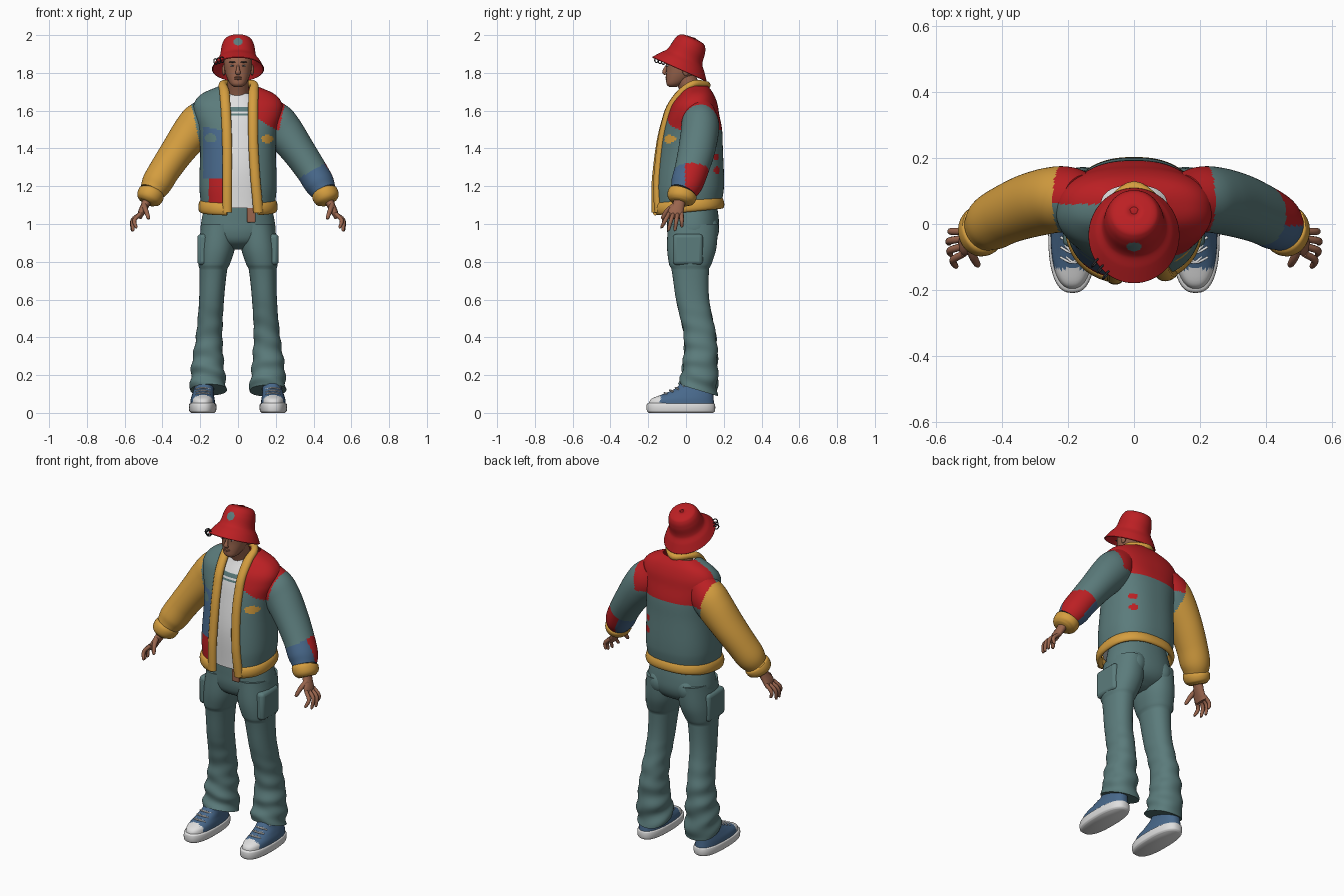
import bpy, bmesh
from math import sin, cos, pi, acos, radians
from mathutils import Vector, Matrix

if "Cube" in bpy.data.objects:
    bpy.data.objects.remove(bpy.data.objects["Cube"])

COLOURS = {"teal": (.105, .2, .2), "red": (.5, .014, .017), "mustard": (.66, .34, .05),
           "blue": (.065, .14, .26), "white": (.74, .74, .74), "skin": (.32, .13, .075),
           "dark": (.03, .03, .035)}
MATS = {}
for key, rgb in COLOURS.items():
    m = bpy.data.materials.new(key)
    m.use_nodes = True
    m.diffuse_color = (*rgb, 1)
    m.node_tree.nodes["Principled BSDF"].inputs["Base Color"].default_value = (*rgb, 1)
    MATS[key] = m


def interp(keys, t):
    """Smooth interpolation of rows whose first entry is the parameter."""
    t = max(keys[0][0], min(keys[-1][0], t))
    i = max(j for j in range(len(keys) - 1) if keys[j][0] <= t)
    a, b = keys[i], keys[i + 1]
    pre, post = keys[max(i - 1, 0)], keys[min(i + 2, len(keys) - 1)]
    h = b[0] - a[0]
    u = (t - a[0]) / h
    out = []
    for k in range(1, len(a)):
        ma = (b[k] - pre[k]) / (b[0] - pre[0]) * h
        mb = (post[k] - a[k]) / (post[0] - a[0]) * h
        d = b[k] - a[k]
        out.append(a[k] + u * (ma + u * (3 * d - 2 * ma - mb + u * (ma + mb - 2 * d))))
    return out


def finish(o, angle=50):
    bpy.ops.object.select_all(action='DESELECT')
    o.select_set(True)
    bpy.context.view_layer.objects.active = o
    bpy.ops.object.shade_smooth_by_angle(angle=radians(angle))
    return o


def skin_rings(name, rings, colour, closed=True, caps=True):
    """Join point rings into a surface; colour is a name or a rule on face centres."""
    bm = bmesh.new()
    vs = [[bm.verts.new(p) for p in r] for r in rings]
    n = len(rings[0])
    for a, b in zip(vs, vs[1:]):
        for i in range(n if closed else n - 1):
            j = (i + 1) % n
            bm.faces.new((a[i], a[j], b[j], b[i]))
    if caps:
        bm.faces.new(vs[0][::-1])
        bm.faces.new(vs[-1])
    bmesh.ops.recalc_face_normals(bm, faces=bm.faces)
    me = bpy.data.meshes.new(name)
    slots = []
    for f in bm.faces:
        c = colour(f.calc_center_median()) if callable(colour) else colour
        if c not in slots:
            slots.append(c)
            me.materials.append(MATS[c])
        f.material_index = slots.index(c)
    bm.to_mesh(me)
    bm.free()
    o = bpy.data.objects.new(name, me)
    bpy.context.collection.objects.link(o)
    return finish(o)


def oval(cx, cy, rx, ry, t, p):
    c, s = cos(t), sin(t)
    return (cx + rx * abs(c) ** (2 / p) * (1 if c > 0 else -1),
            cy + ry * abs(s) ** (2 / p) * (1 if s > 0 else -1))


def loft(name, keys, colour, rows=24, n=40, p=2.2, warp=lambda v: v, caps=True):
    """Horizontal ovals stacked in z: keys are (z, cx, cy, rx, ry)."""
    rings = []
    for i in range(rows + 1):
        z = keys[0][0] + (keys[-1][0] - keys[0][0]) * i / rows
        sec = interp(keys, z)
        rings.append([warp(Vector((*oval(*sec, 2 * pi * k / n, p), z))) for k in range(n)])
    return skin_rings(name, rings, colour, caps=caps)


def tube(name, pts, colour, n=16, sub=4):
    """Oval sweep along a path of (x, y, z, radius, other radius)."""
    keys = [(i, *p) for i, p in enumerate(pts)]
    path = [interp(keys, i / sub) for i in range((len(pts) - 1) * sub + 1)]
    rings, side = [], Vector((0, 1, 0))
    for i, q in enumerate(path):
        c = Vector(q[:3])
        t = (Vector(path[min(i + 1, len(path) - 1)][:3]) - Vector(path[max(i - 1, 0)][:3])).normalized()
        side = (side - side.dot(t) * t).normalized()
        other = t.cross(side)
        rings.append([c + side * q[3] * cos(2 * pi * k / n) + other * q[4] * sin(2 * pi * k / n)
                      for k in range(n)])
    return skin_rings(name, rings, colour)


def blob(name, loc, size, colour):
    bpy.ops.mesh.primitive_uv_sphere_add(segments=20, ring_count=12, location=loc)
    o = bpy.context.object
    o.name, o.scale = name, size
    o.data.materials.append(MATS[colour])
    return finish(o)


def box(name, loc, size, colour, bevel):
    bpy.ops.mesh.primitive_cube_add(size=1, location=loc)
    o = bpy.context.object
    o.name, o.scale = name, size
    bpy.ops.object.transform_apply(location=False, rotation=False, scale=True)
    o.data.materials.append(MATS[colour])
    mod = o.modifiers.new("round", 'BEVEL')
    mod.width, mod.segments = bevel, 3
    return finish(o)


# Jacket shell, open at the front: z, cy, rx, ry and the two opening edges
JACKET = [(1.05, .008, .19, .175, -.057, .108), (1.1, .01, .195, .177, -.057, .105),
          (1.2, .017, .205, .184, -.057, .095), (1.4, .025, .2, .17, -.057, .082),
          (1.5, .033, .21, .158, -.06, .08), (1.58, .038, .232, .138, -.063, .08),
          (1.64, .045, .232, .12, -.067, .08), (1.69, .055, .19, .09, -.07, .081),
          (1.73, .055, .1, .062, -.078, .085)]


def spot(c, x, z, w, h):
    return ((c.x - x) / w) ** 2 + ((c.z - z) / h) ** 2 < 1


def jacket_colour(c):
    x, y, z = c
    if y > .06:
        if z > 1.5:
            return "red"
        return "red" if spot(c, .14, 1.355, .022, .018) or spot(c, .14, 1.285, .022, .018) else "teal"
    if x > 0:
        if z > 1.62 - .6 * x:
            return "red"
        return "mustard" if y < 0 and spot(c, .155, 1.45, .032, .022) else "teal"
    if y < 0 and -.185 < x:
        if 1.24 < z < 1.5 - .2 * x - .02:
            return "teal" if spot(c, -.145, 1.455, .032, .024) else "blue"
        if x > -.155 and z <= 1.24:
            return "red"
    return "teal"


def shell_ring(z, n):
    cy, rx, ry, xl, xr = interp(JACKET, z)
    a = -acos(min(1, xr / rx) ** 1.2)
    b = pi + acos(min(1, -xl / rx) ** 1.2)
    return [Vector((*oval(0, cy, rx, ry, a + (b - a) * k / n, 2.4), z)) for k in range(n + 1)]


skin_rings("jacket_body", [shell_ring(1.09 + .64 * i / 80, 150) for i in range(81)],
           jacket_colour, closed=False, caps=False)
tube("jacket_hem", [(v.x, v.y, 1.095 + .1 * v.y, .016, .033) for v in shell_ring(1.09, 40)],
     "mustard", sub=2)
heights = [1.06 + .08 * i for i in range(9)]
ends = [shell_ring(z, 1) for z in heights]
edge = lambda k: [(*r[k], .02, .026) for r in ends]
tube("jacket_front_trim_and_collar", edge(1) + [(-.077, .045, 1.742, .02, .02), (0, .11, 1.735, .02, .02),
     (.08, .045, 1.742, .02, .02)] + edge(0)[::-1], "mustard", sub=6)


def sleeve_colour(c):
    if abs(c.x) < .2 + .22 * (c.z - 1.42):
        return jacket_colour(c)
    if c.x < 0:
        return "mustard"
    if .5 * c.x - .87 * c.z > -.92:
        return "red" if c.y > -.005 and .87 * c.x + .5 * c.z > .95 else "blue"
    return "teal"


SLEEVE = [(.15, .07, 1.6, .08, .085), (.2, .075, 1.54, .098, .105), (.25, .072, 1.48, .1, .102),
          (.32, .055, 1.385, .097, .09), (.385, .03, 1.29, .09, .083),
          (.43, .005, 1.215, .085, .08), (.455, -.015, 1.17, .07, .066)]
CUFF = [(.45, -.01, 1.18, .055, .05), (.457, -.017, 1.163, .077, .07),
        (.475, -.028, 1.133, .073, .066), (.484, -.033, 1.115, .05, .045)]
PALM = [(.475, -.028, 1.14, .03, .026), (.492, -.04, 1.1, .033, .022),
        (.512, -.055, 1.06, .042, .018), (.523, -.055, 1.03, .036, .012)]
FINGERS = {"index": (-.09, .54, -.128, .985), "middle": (-.067, .556, -.092, .97),
           "ring": (-.044, .56, -.058, .97), "little": (-.023, .55, -.022, .988)}

# Leg keys step in below the cargo pocket line
LEG = [(.12, .157, .065, .097, .1), (.25, .16, .075, .086, .092), (.4, .153, .075, .07, .085),
       (.6, .14, .035, .066, .088), (.765, .13, .022, .074, .1), (.78, .128, .022, .082, .11),
       (.87, .113, .03, .096, .13), (1, .1, .037, .094, .133)]
SOLE = [(0, .187, -.027, .062, .17), (.01, .187, -.027, .071, .18), (.047, .187, -.027, .071, .18),
        (.053, .187, -.027, .06, .17)]
UPPER = [(.045, .187, -.025, .066, .174), (.075, .187, -.018, .063, .164), (.1, .185, .012, .057, .132),
         (.13, .18, .042, .052, .097), (.18, .175, .06, .05, .075)]

for s, side in ((1, "left_"), (-1, "right_")):
    flip = lambda pts: [(s * p[0], *p[1:]) for p in pts]
    flipz = lambda pts: [(p[0], s * p[1], *p[2:]) for p in pts]
    # Sleeve, cuff and hand
    tube(side + "sleeve", flip(SLEEVE), sleeve_colour, n=64, sub=12)
    tube(side + "cuff", flip(CUFF), "mustard", n=32)
    tube(side + "palm", flip(PALM), "skin")
    for f, (y, tx, ty, tz) in FINGERS.items():
        tube(side + f + "_finger", flip([(.517, y, 1.055, .011, .011),
             (.02 + (.517 + tx) / 2, (y + ty) / 2, 1.02, .011, .011),
             (tx, ty, tz, .008, .008), (tx, ty, tz - .006, .003, .003)]), "skin", n=10)
    tube(side + "thumb", flip([(.498, -.06, 1.1, .015, .015), (.487, -.1, 1.07, .013, .013),
         (.475, -.122, 1.035, .01, .01), (.474, -.125, 1.025, .004, .004)]), "skin", n=10)

    # Trouser leg with soft folds and a slanted hem
    def folds(v):
        low = max(0, .6 - v.z)
        v.x += .012 * low * sin(70 * v.z + 9 * v.y)
        v.y += .015 * low * sin(55 * v.z + 12 * v.x)
        v.z -= .3 * (v.y - .065) * max(0, .3 - v.z) / .18
        return v
    loft(side + "trouser_leg", flipz(LEG), "teal", rows=90, warp=folds)
    box(side + "cargo_pocket", (s * .188, .01, .865), (.055, .16, .165), "teal", .02)
    blob(side + "back_pocket", (s * .09, .12, .97), (.06, .055, .07), "teal")

    # Shoe
    loft(side + "shoe_sole", flipz(SOLE), "white", rows=20, n=48, p=2.5)
    loft(side + "shoe_upper", flipz(UPPER),
         lambda c: "white" if c.y < -.135 else "blue", rows=30, n=64, p=2.4)
    for i in range(4):
        z, y = .1 + .014 * i, -.112 + .03 * i
        for d in (1, -1):
            tube(side + "lace", flip([(.185 - .038, y + .024 + .012 * d, z - .002, .004, .004),
                 (.185, y - .004, z + .006, .004, .004),
                 (.185 + .038, y + .024 - .012 * d, z - .002, .004, .004)]), "white", n=8)

    # Face details
    blob(side + "ear", (s * .075, 0, 1.815), (.01, .02, .03), "skin")
    blob(side + "eye", (s * .029, -.096, 1.838), (.012, .008, .005), "white")
    blob(side + "iris", (s * .029, -.102, 1.838), (.005, .004, .005), "dark")
    blob(side + "brow", (s * .03, -.1, 1.857), (.018, .008, .0035), "dark")

# Hips, belt end and shirt
loft("trouser_hips", [(.865, 0, .03, .06, .05), (.9, 0, .033, .15, .11), (.95, 0, .037, .194, .135),
     (1.02, 0, .037, .193, .137), (1.13, 0, .03, .165, .128)], "teal", n=56)
box("belt_end", (.07, -.118, 1.05), (.045, .02, .085), "skin", .006)
loft("shirt", [(1.085, .015, .01, .17, .147), (1.3, .015, .015, .165, .15), (1.5, .01, .03, .16, .13),
     (1.6, .007, .04, .14, .112), (1.67, .005, .045, .09, .075), (1.69, .005, .043, .07, .062)],
     lambda c: "teal" if 1.572 < c.z < 1.588 or 1.594 < c.z < 1.62 else "white", rows=110, n=56)

# Head and neck
tube("neck", [(0, .045, 1.62, .06, .06), (0, .03, 1.69, .055, .056), (0, -.005, 1.78, .055, .055)], "skin", n=28)
loft("head", [(1.725, 0, -.07, .02, .018), (1.737, 0, -.062, .038, .04), (1.765, 0, -.042, .055, .063),
     (1.81, 0, -.018, .07, .086), (1.86, 0, -.008, .075, .095), (1.92, 0, .005, .068, .08)], "skin", rows=30)
tube("nose", [(0, -.092, 1.85, .008, .006), (0, -.108, 1.822, .01, .008), (0, -.115, 1.803, .011, .014),
     (0, -.106, 1.793, .006, .011)], "skin")
for z in (1.768, 1.776):
    blob("lip", (0, -.101, z), (.02, .009, .005), "skin")

# Bucket hat, tilted back
tilt = Matrix.Translation((0, -.035, 1.82)) @ Matrix.Rotation(radians(-24), 4, 'X')
hat = loft("bucket_hat", [(0, 0, 0, .138, .158), (.04, 0, 0, .118, .127), (.072, 0, 0, .097, .101),
           (.13, 0, 0, .087, .09), (.162, 0, 0, .075, .077), (.176, 0, 0, .055, .056), (.182, 0, 0, .01, .01)],
           lambda c: "teal" if c.y < 0 and spot(c, 0, 1.965, .023, .02) else "red",
           rows=70, n=120, p=2, warp=lambda v: tilt @ v, caps=False)
mod = hat.modifiers.new("thickness", 'SOLIDIFY')
mod.thickness = .005
blob("hat_crown_button", tilt @ Vector((0, 0, .179)), (.014, .014, .003), "red")
for i in range(3):
    bpy.ops.mesh.primitive_torus_add(major_radius=.015, minor_radius=.003, major_segments=20, minor_segments=8,
        location=(-.118 + .017 * i, -.118 - .018 * i, 1.86 + .005 * i), rotation=(radians(80), 0, radians(50)))
    ring = bpy.context.object
    ring.name = "hat_brim_ring"
    ring.data.materials.append(MATS["dark"])
    finish(ring)
